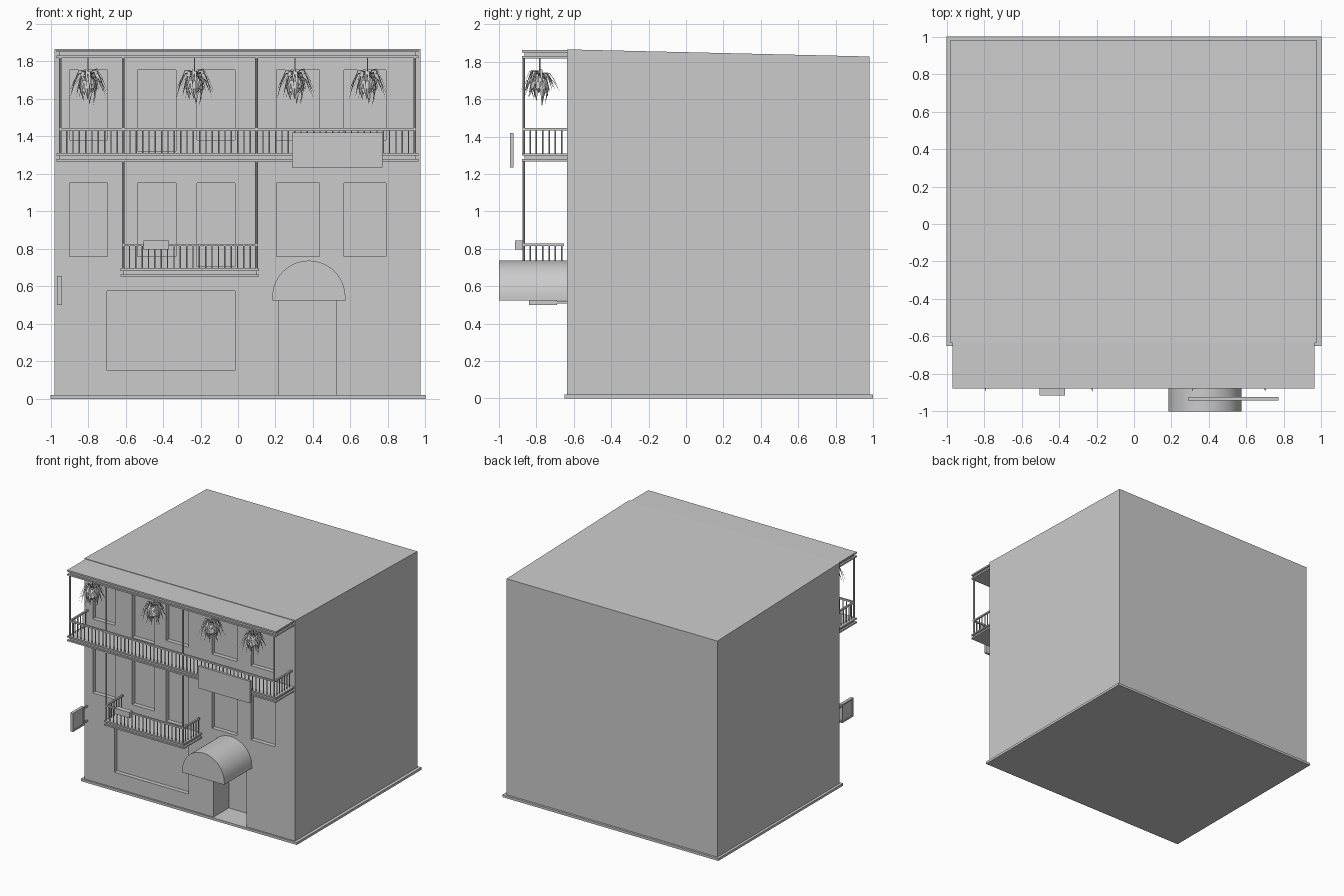
import bpy, bmesh, math, random
from mathutils import Vector, Matrix

if "Cube" in bpy.data.objects:
    bpy.data.objects.remove(bpy.data.objects["Cube"])

random.seed(4)
WALL, FRONT = -0.636, -0.877


def finish(name, bm, normals=True):
    if normals:
        bmesh.ops.recalc_face_normals(bm, faces=bm.faces[:])
    me = bpy.data.meshes.new(name)
    bm.to_mesh(me)
    bm.free()
    ob = bpy.data.objects.new(name, me)
    bpy.context.collection.objects.link(ob)
    return ob


def box(bm, x0, x1, y0, y1, z0, z1):
    m = Matrix.Translation(((x0 + x1) / 2, (y0 + y1) / 2, (z0 + z1) / 2))
    m = m @ Matrix.Diagonal((x1 - x0, y1 - y0, z1 - z0, 1))
    return bmesh.ops.create_cube(bm, size=1, matrix=m)["verts"]


def rod(bm, x, y, z0, z1, r, sides=6):
    bmesh.ops.create_cone(bm, cap_ends=True, segments=sides, radius1=r, radius2=r,
                          depth=z1 - z0, matrix=Matrix.Translation((x, y, (z0 + z1) / 2)))


def box_object(name, *dims):
    bm = bmesh.new()
    box(bm, *dims)
    return finish(name, bm)


# plinth
box_object("plinth", -1, 1, -0.65, 1, 0, 0.02)

# main block, roof falling to the back
bm = bmesh.new()
for v in box(bm, -0.978, 0.974, WALL, 0.982, 0.02, 1.866):
    if v.co.z > 1 and v.co.y > 0:
        v.co.z = 1.828
building = finish("building", bm)

# recessed windows and doors: x0, x1, z0, z1, depth
openings = [(-0.70, -0.015, 0.15, 0.575, 0.035), (0.22, 0.525, -0.05, 0.56, 0.2)]
columns = [(-0.90, -0.695), (-0.535, -0.33), (-0.22, -0.015), (0.205, 0.435), (0.565, 0.79)]
for i, (a, b) in enumerate(columns):
    openings.append((a, b, 0.705 if i == 2 else 0.76, 1.15, 0.035))
    openings.append((a, b, 1.322 if i == 1 else 1.38, 1.755, 0.035))
bm = bmesh.new()
for a, b, z0, z1, d in openings:
    box(bm, a, b, WALL - 0.1, WALL + d, z0, z1)
cutter = finish("opening_cutter", bm)
cutter.hide_render = True
mod = building.modifiers.new("openings", "BOOLEAN")
mod.operation, mod.solver, mod.object = "DIFFERENCE", "EXACT", cutter
bpy.context.view_layer.objects.active = building
bpy.ops.object.modifier_apply(modifier=mod.name)
bpy.data.objects.remove(cutter)


# slabs with a grooved edge
def slab(name, x0, x1, z, h):
    bm = bmesh.new()
    rings = []
    for t, s in [(0, 0), (.28, 0), (.28, .014), (.72, .014), (.72, 0), (1, 0)]:
        pts = [(x0 + s, WALL), (x0 + s, FRONT + s), (x1 - s, FRONT + s), (x1 - s, WALL)]
        rings.append([bm.verts.new((x, y, z + t * h)) for x, y in pts])
    for a, b in zip(rings, rings[1:]):
        for i in range(4):
            j = (i + 1) % 4
            bm.faces.new((a[i], a[j], b[j], b[i]))
    bm.faces.new(rings[0])
    bm.faces.new(rings[-1])
    return finish(name, bm)


slab("balcony_roof", -0.968, 0.964, 1.818, 0.044)
slab("upper_balcony_floor", -0.968, 0.964, 1.267, 0.043)
slab("lower_balcony_floor", -0.626, 0.112, 0.652, 0.043)


# railings: handrail on evenly spaced balusters around three sides
def railing(name, x0, x1, back, z0, z1):
    bm = bmesh.new()
    y, w = -0.868, 0.007
    box(bm, x0 - w, x1 + w, y - w, y + w, z1 - 0.013, z1)
    for x in (x0, x1):
        box(bm, x - w, x + w, y + w, back, z1 - 0.013, z1)
        for i in range(1, 7):
            rod(bm, x, y + i * 0.034, z0, z1 - 0.01, 0.004)
    n = round((x1 - x0) / 0.034)
    for i in range(n + 1):
        rod(bm, x0 + (x1 - x0) * i / n, y, z0, z1 - 0.01, 0.004)
    return finish(name, bm)


railing("upper_railing", -0.948, 0.944, WALL, 1.31, 1.445)
railing("lower_railing", -0.613, 0.099, -0.652, 0.695, 0.827)

# slim posts
bm = bmesh.new()
for x in (-0.948, -0.613, 0.099, 0.944):
    rod(bm, x, -0.868, 1.31, 1.82, 0.007, 8)
for x in (-0.613, 0.099):
    rod(bm, x, -0.868, 0.695, 1.268, 0.007, 8)
finish("balcony_posts", bm)

# barrel awning above the door
bm = bmesh.new()
prof = [(0.573, 0.523)]
prof += [(0.378 + 0.195 * math.cos(math.pi * i / 28), 0.542 + 0.195 * math.sin(math.pi * i / 28))
         for i in range(29)]
prof += [(0.183, 0.523)]
face = bm.faces.new([bm.verts.new((x, -1.0, z)) for x, z in prof])
ext = bmesh.ops.extrude_face_region(bm, geom=[face])["geom"]
bmesh.ops.translate(bm, vec=(0, 1.0 + WALL, 0),
                    verts=[g for g in ext if isinstance(g, bmesh.types.BMVert)])
if not face.is_valid or len(bm.faces) < len(prof) + 2:
    bmesh.ops.holes_fill(bm, edges=bm.edges[:], sides=0)
awning = finish("awning", bm)
bpy.ops.object.select_all(action="DESELECT")
awning.select_set(True)
bpy.context.view_layer.objects.active = awning
bpy.ops.object.shade_smooth_by_angle(angle=math.radians(30))

# front board and railing box
box_object("front_board", 0.289, 0.77, -0.942, -0.922, 1.235, 1.42)
box_object("railing_box", -0.503, -0.367, -0.914, -0.872, 0.797, 0.845)

# hanging side board with frame and two brackets
bm = bmesh.new()
box(bm, -0.959, -0.945, -0.83, -0.70, 0.51, 0.645)
for z in (0.499, 0.643):
    box(bm, -0.965, -0.94, -0.84, -0.69, z, z + 0.012)
for y in (-0.84, -0.702):
    box(bm, -0.965, -0.94, y, y + 0.012, 0.511, 0.643)
for z in (0.508, 0.63):
    box(bm, -0.958, -0.946, -0.69, WALL, z, z + 0.012)
finish("side_board", bm)


# hanging plant: arching thin leaves, broad drooping leaves, cord
def leaf(bm, ang, path, width):
    d = Vector((math.cos(ang), math.sin(ang), 0))
    side = Vector((-d.y, d.x, 0))
    prev = None
    for i, (r, z) in enumerate(path):
        w = width * math.sin(math.pi * (0.12 + 0.86 * i / (len(path) - 1)))
        c = d * r + Vector((0, 0, z))
        row = [bm.verts.new(c + side * w), bm.verts.new(c + Vector((0, 0, -0.3 * w)) + d * 0.3 * w),
               bm.verts.new(c - side * w)]
        if prev:
            for k in (0, 1):
                bm.faces.new((prev[k], row[k], row[k + 1], prev[k + 1]))
        prev = row


bm = bmesh.new()
for i in range(26):
    reach, lift = random.uniform(0.075, 0.115), random.uniform(0.0, 0.055)
    drop = random.uniform(0.05, 0.12)
    path = [(reach * t, 1.715 + lift * math.sin(math.pi * min(t * 1.1, 1)) * 1.1 - drop * t ** 3)
            for t in (0, .25, .5, .75, 1)]
    leaf(bm, i * 2.4, path, 0.007)
for i in range(9):
    low = 1.567 if i == 0 else random.uniform(1.575, 1.635)
    leaf(bm, i * 2.4 + 0.4, [(0.008, 1.725), (0.035, 1.70), (0.045, 1.66), (0.03, low)], 0.021)
rod(bm, 0, 0, 1.71, 1.82, 0.003)
plant = finish("hanging_plant", bm, False)
plant.location = (-0.80, -0.782, 0)
for x in (-0.233, 0.305, 0.69):
    copy = plant.copy()
    copy.location.x = x
    bpy.context.collection.objects.link(copy)
